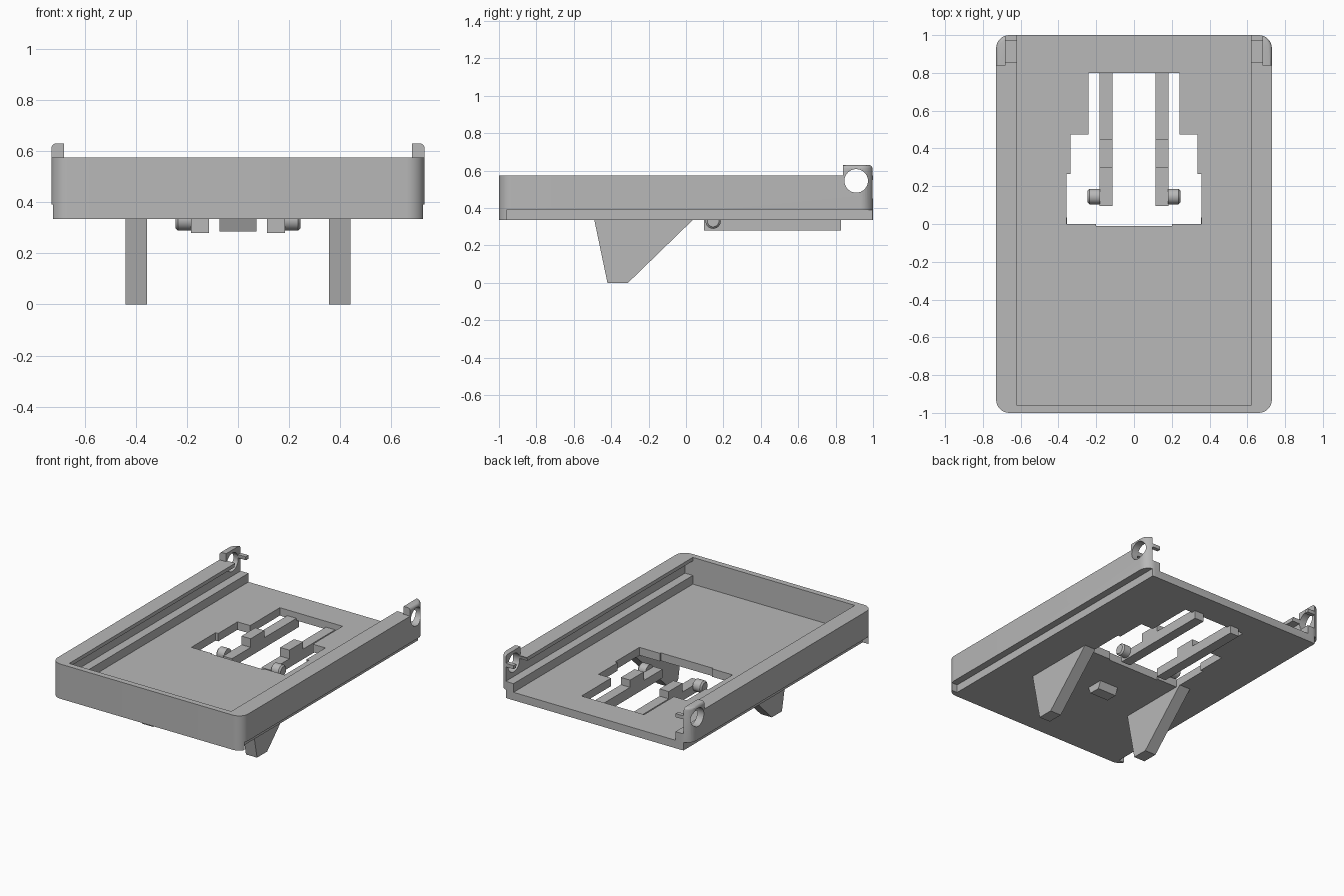
import bpy, bmesh, math
from mathutils import Vector

cube = bpy.data.objects.get("Cube")
if cube:
    bpy.data.objects.remove(cube)

grey = bpy.data.materials.new("plain grey")
grey.use_nodes = True
grey.diffuse_color = (0.48, 0.48, 0.48, 1)
grey.node_tree.nodes["Principled BSDF"].inputs["Base Color"].default_value = (0.48, 0.48, 0.48, 1)


def prism(name, pts, axis, lo, hi):
    """Extrude a 2D profile along x (points are y, z) or z (points are x, y)."""
    place = (lambda p, h: (h, p[0], p[1])) if axis == "x" else (lambda p, h: (p[0], p[1], h))
    bm = bmesh.new()
    low = [bm.verts.new(place(p, lo)) for p in pts]
    high = [bm.verts.new(place(p, hi)) for p in pts]
    bm.faces.new(low)
    bm.faces.new(high)
    for i in range(len(pts)):
        j = (i + 1) % len(pts)
        bm.faces.new((low[i], low[j], high[j], high[i]))
    bmesh.ops.recalc_face_normals(bm, faces=bm.faces)
    mesh = bpy.data.meshes.new(name)
    bm.to_mesh(mesh)
    bm.free()
    mesh.materials.append(grey)
    obj = bpy.data.objects.new(name, mesh)
    bpy.context.collection.objects.link(obj)
    return obj


def box(name, x0, x1, y0, y1, z0, z1):
    return prism(name, [(x0, y0), (x1, y0), (x1, y1), (x0, y1)], "z", z0, z1)


def circle(cy, cz, r, n=32):
    return [(cy + r * math.cos(2 * math.pi * i / n), cz + r * math.sin(2 * math.pi * i / n)) for i in range(n)]


def rounded_rect(hx, hy, r, n=8):
    pts = []
    for k, (sx, sy) in enumerate([(1, 1), (-1, 1), (-1, -1), (1, -1)]):
        for i in range(n + 1):
            a = math.pi / 2 * (k + i / n)
            pts.append((sx * (hx - r) + r * math.cos(a), sy * (hy - r) + r * math.sin(a)))
    return pts


def side_box(name, s, x0, x1, *rest):
    return box(name, min(s * x0, s * x1), max(s * x0, s * x1), *rest)


def bake(obj):
    """Apply the modifiers of an object."""
    deps = bpy.context.evaluated_depsgraph_get()
    mesh = bpy.data.meshes.new_from_object(obj.evaluated_get(deps))
    obj.modifiers.clear()
    obj.data = mesh


def carve(obj, cutters):
    for c in cutters:
        m = obj.modifiers.new("cut", "BOOLEAN")
        m.operation = "DIFFERENCE"
        m.solver = "EXACT"
        m.object = c
    bake(obj)
    for c in cutters:
        bpy.data.objects.remove(c)


# Tray: a rounded block as tall as the ears, with softened top edges
BASE, FLOOR, RIM, TOP = 0.335, 0.39, 0.575, 0.63
tray = prism("tray", rounded_rect(0.73, 1, 0.07), "z", BASE, TOP)
bm = bmesh.new()
bm.from_mesh(tray.data)
top_edges = [e for e in bm.edges if all(v.co.z > TOP - 0.001 for v in e.verts)]
bmesh.ops.bevel(bm, geom=top_edges, offset=0.018, segments=3, profile=0.5, affect="EDGES")
bm.to_mesh(tray.data)
bm.free()

# Opening in the floor, narrowing towards the back
half = [(0.2, -0.01), (0.2, 0), (0.357, 0), (0.357, 0.265), (0.337, 0.265),
        (0.337, 0.475), (0.24, 0.475), (0.24, 0.8)]
opening = half + [(-x, y) for x, y in reversed(half)]

cutters = [
    box("cut_above_rim", -1, 1, -1.2, 0.84, RIM, 0.8),
    box("cut_between_ears", -0.68, 0.68, 0.8, 1.2, RIM, 0.8),
    box("cut_inside", -0.62, 0.62, -0.96, 1.2, FLOOR, 0.8),
    prism("cut_opening", opening, "z", 0.2, 0.5),
    prism("cut_pivot_holes", circle(0.91, 0.545, 0.063), "x", -1, 1),
]
for s in (1, -1):
    cutters += [
        side_box("cut_groove", s, 0.6, 0.68, -0.96, 1.2, 0.45, 0.55),
        side_box("cut_lip_gap", s, 0.6, 0.68, 0.86, 0.97, 0.5, 0.7),
        side_box("cut_rabbet", s, 0.68, 0.8, -0.96, 1.2, 0.2, FLOOR),
    ]
carve(tray, cutters)

# Slanted feet, spring arms and their knobs on both sides
foot = [(-0.49, BASE + 0.01), (-0.49, BASE), (-0.42, 0), (-0.31, 0), (0.035, BASE), (0.035, BASE + 0.01)]
foot = foot[1:5]
arm = [(0.095, 0.28), (0.83, 0.28), (0.83, BASE), (0.8, BASE), (0.8, 0.35), (0.45, 0.35),
       (0.45, 0.4), (0.3, 0.4), (0.3, 0.34), (0.095, 0.34)]
for s, side in ((1, "left"), (-1, "right")):
    prism(side + "_foot", foot, "x", *sorted((s * 0.355, s * 0.44)))
    prism(side + "_arm", arm, "x", *sorted((s * 0.113, s * 0.183)))
    knob = prism(side + "_knob", circle(0.145, 0.33, 0.041, 24), "x", *sorted((s * 0.18, s * 0.245)))
    bm = bmesh.new()
    bm.from_mesh(knob.data)
    rim = [e for e in bm.edges if all(abs(v.co.x) > 0.24 for v in e.verts)]
    bmesh.ops.bevel(bm, geom=rim, offset=0.01, segments=1, affect="EDGES")
    bm.to_mesh(knob.data)
    bm.free()

# Small catch under the floor
prism("catch", [(-0.37, BASE), (-0.35, 0.285), (-0.27, 0.285), (-0.25, BASE)], "x", -0.072, 0.072)

# Smooth the rounded parts, keep edges sharp
bpy.ops.object.select_all(action="DESELECT")
for name in ("tray", "left_knob", "right_knob"):
    bpy.data.objects[name].select_set(True)
bpy.context.view_layer.objects.active = tray
bpy.ops.object.shade_smooth_by_angle(angle=math.radians(30))
